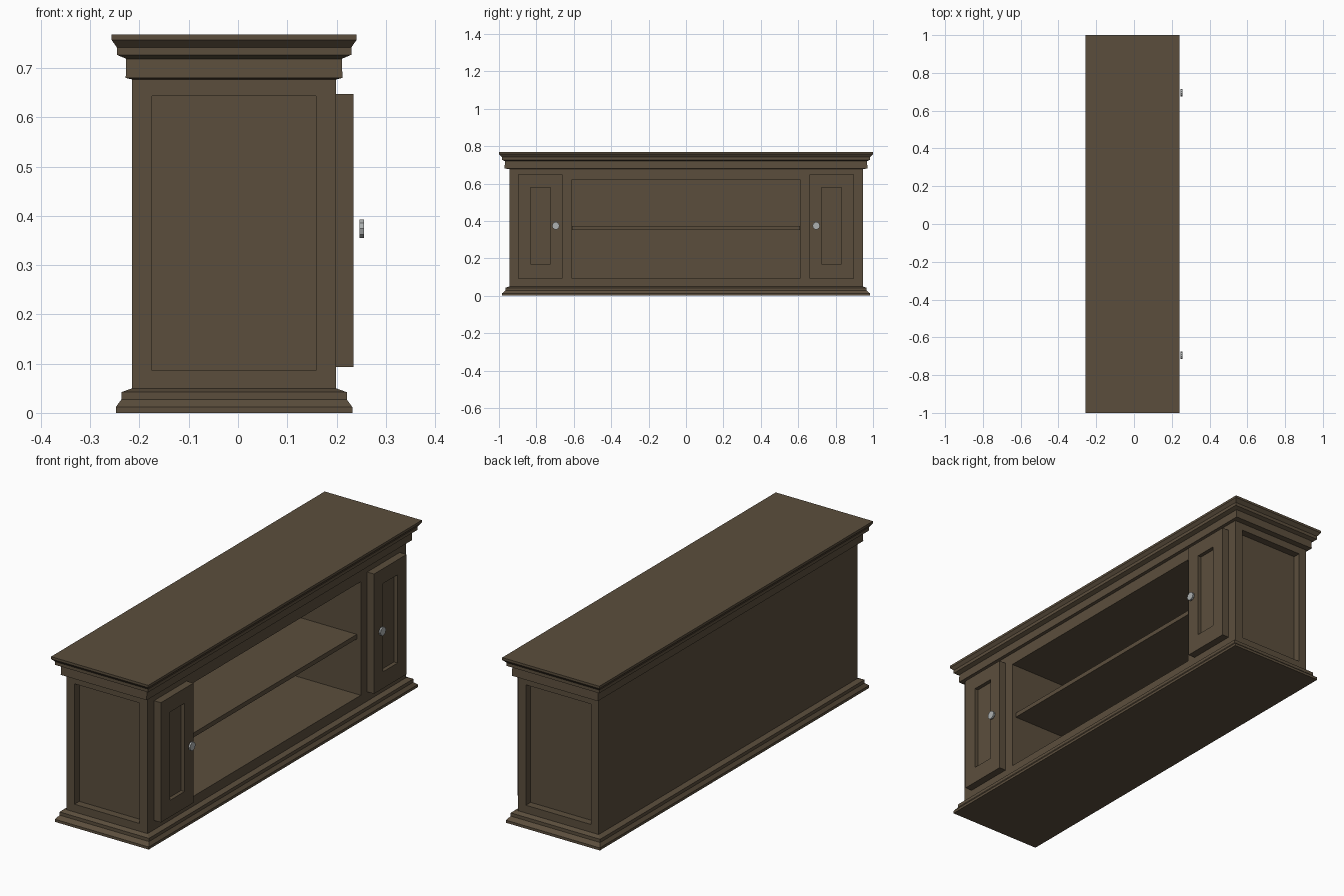
import bpy, bmesh, math
from mathutils import Vector, Matrix

if "Cube" in bpy.data.objects:
    bpy.data.objects.remove(bpy.data.objects["Cube"])

CX = -0.008  # centre of the carcass in depth


def material(name, rgb):
    m = bpy.data.materials.new(name)
    m.diffuse_color = (*rgb, 1)
    m.use_nodes = True
    m.node_tree.nodes["Principled BSDF"].inputs["Base Color"].default_value = m.diffuse_color
    return m


WOOD = material("dark brown wood", (0.105, 0.076, 0.046))
METAL = material("silver metal", (0.42, 0.44, 0.44))


def finish(name, bm, mat):
    bmesh.ops.recalc_face_normals(bm, faces=bm.faces[:])
    me = bpy.data.meshes.new(name)
    bm.to_mesh(me)
    bm.free()
    me.materials.append(mat)
    ob = bpy.data.objects.new(name, me)
    bpy.context.collection.objects.link(ob)
    return ob


def box(lo, hi):
    bm = bmesh.new()
    lo, hi = Vector(lo), Vector(hi)
    bmesh.ops.create_cube(bm, size=1)
    for v in bm.verts:
        v.co = (lo + hi) / 2 + v.co * (hi - lo)
    bm.normal_update()
    return bm


def recess(bm, normal, lo, hi, depth):
    """Sink a rectangular pocket (lo..hi) into the box face with this normal."""
    n = Vector(normal)
    face = max(bm.faces, key=lambda f: f.normal.dot(n) + 0.001 * f.calc_area())
    mid = face.calc_center_median()
    axis = max(range(3), key=lambda i: abs(n[i]))
    outer = list(face.verts)
    rim, floor = [], []
    for v in outer:
        p = Vector([v.co[i] if i == axis else (lo[i] if v.co[i] < mid[i] else hi[i])
                    for i in range(3)])
        rim.append(bm.verts.new(p))
        floor.append(bm.verts.new(p - n * depth))
    bm.faces.remove(face)
    for i in range(4):
        j = (i + 1) % 4
        bm.faces.new((outer[i], outer[j], rim[j], rim[i]))
        bm.faces.new((rim[i], rim[j], floor[j], floor[i]))
    bm.faces.new(floor)
    bm.normal_update()


def moulding(name, rows):
    """Stack of rectangles: (z, half depth, half length)."""
    bm = bmesh.new()
    rings = [[bm.verts.new((CX + sx * hx, sy * hy, z))
              for sx, sy in ((-1, -1), (1, -1), (1, 1), (-1, 1))]
             for z, hx, hy in rows]
    for a, b in zip(rings, rings[1:]):
        for i in range(4):
            j = (i + 1) % 4
            bm.faces.new((a[i], a[j], b[j], b[i]))
    bm.faces.new(rings[0][::-1])
    bm.faces.new(rings[-1])
    finish(name, bm, WOOD)


# Carcass with open centre bay and sunk end panels
bm = box((-0.215, -0.945, 0.045), (0.199, 0.945, 0.685))
recess(bm, (1, 0, 0), (0, -0.613, 0.095), (0, 0.613, 0.62), 0.39)
for s in (-1, 1):
    recess(bm, (0, s, 0), (-0.175, 0, 0.086), (0.158, 0, 0.643), 0.035)
finish("cabinet_body", bm, WOOD)

# Shelf in the bay
finish("shelf", box((-0.19, -0.61, 0.352), (0.181, 0.61, 0.373)), WOOD)

# Stepped base and crown
moulding("base_moulding", [(0, 0.24, 0.984), (0.012, 0.24, 0.984), (0.027, 0.229, 0.966),
                           (0.042, 0.229, 0.966), (0.05, 0.207, 0.945)])
moulding("crown_moulding", [(0.677, 0.207, 0.945), (0.68, 0.22, 0.97), (0.719, 0.219, 0.968),
                            (0.727, 0.238, 0.985), (0.742, 0.238, 0.985),
                            (0.757, 0.2485, 1.0), (0.768, 0.2485, 1.0)])

# Doors with sunk panels, and their knobs
for s, side in ((-1, "left"), (1, "right")):
    y0, y1 = sorted((s * 0.66, s * 0.898))
    bm = box((0.199, y0, 0.093), (0.234, y1, 0.647))
    p0, p1 = sorted((s * 0.725, s * 0.832))
    recess(bm, (1, 0, 0), (0, p0, 0.17), (0, p1, 0.578), 0.018)
    finish("door_" + side, bm, WOOD)

    bm = bmesh.new()
    bmesh.ops.create_cone(bm, cap_ends=True, segments=10, radius1=0.02, radius2=0.02, depth=0.009,
                          matrix=Matrix.Translation((0.2515, s * 0.696, 0.374))
                          @ Matrix.Rotation(math.pi / 2, 4, 'Y'))
    finish("knob_" + side, bm, METAL)
